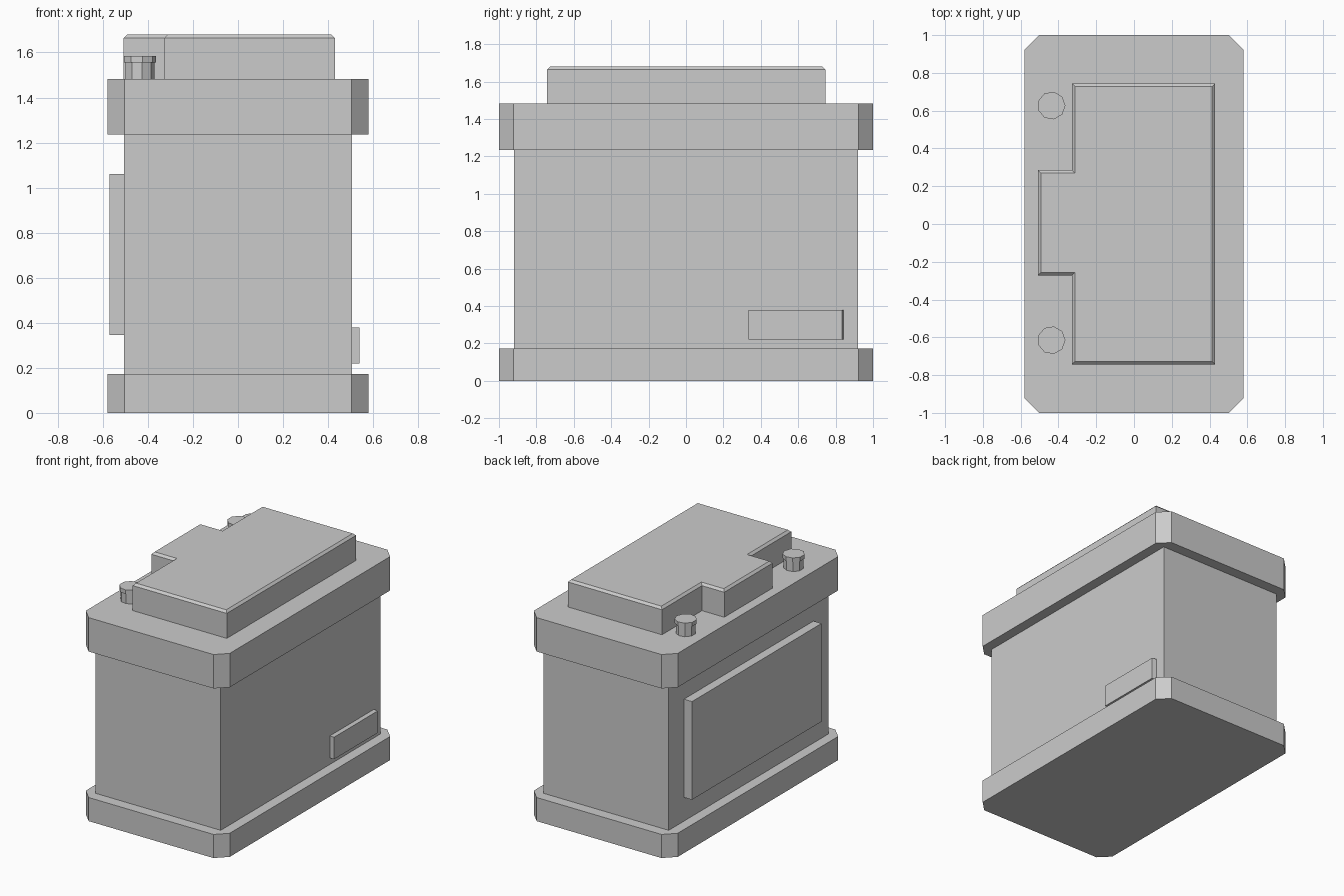
import bpy
import bmesh
from math import cos, sin, tau

default_cube = bpy.data.objects.get("Cube")
if default_cube:
    bpy.data.objects.remove(default_cube, do_unlink=True)

# One plain grey for the whole casing
GREY = (0.6, 0.6, 0.6, 1)
grey = bpy.data.materials.new("casing_grey")
grey.use_nodes = True
grey.diffuse_color = GREY
grey.node_tree.nodes["Principled BSDF"].inputs["Base Color"].default_value = GREY


def extrude_outline(name, outline, z0, z1, top_bevel=0):
    """Extrude a counter-clockwise outline, optionally bevelling its top rim."""
    bm = bmesh.new()
    base = bm.faces.new([bm.verts.new((x, y, z0)) for x, y in outline])
    result = bmesh.ops.extrude_face_region(bm, geom=[base], use_keep_orig=True)
    for v in result["geom"]:
        if isinstance(v, bmesh.types.BMVert):
            v.co.z = z1
    bmesh.ops.recalc_face_normals(bm, faces=bm.faces)
    if top_bevel:
        rim = [e for e in bm.edges if all(v.co.z == v.co.z and abs(v.co.z - z1) < 1e-5 for v in e.verts)]
        bmesh.ops.bevel(bm, geom=rim, offset=top_bevel, segments=1,
                        profile=0.5, affect='EDGES')
        bmesh.ops.recalc_face_normals(bm, faces=bm.faces)
    mesh = bpy.data.meshes.new(name)
    bm.to_mesh(mesh)
    bm.free()
    mesh.materials.append(grey)
    obj = bpy.data.objects.new(name, mesh)
    bpy.context.collection.objects.link(obj)
    return obj


def rectangle(x0, x1, y0, y1):
    return [(x0, y0), (x1, y0), (x1, y1), (x0, y1)]


def clipped_rectangle(hx, hy, cut):
    return [(-hx + cut, -hy), (hx - cut, -hy), (hx, -hy + cut), (hx, hy - cut),
            (hx - cut, hy), (-hx + cut, hy), (-hx, hy - cut), (-hx, -hy + cut)]


def polygon(cx, cy, radius, sides):
    return [(cx + radius * cos(tau * i / sides), cy + radius * sin(tau * i / sides))
            for i in range(sides)]


# Main case with clipped-corner base and lid
BODY_X, BODY_Y = 0.505, 0.92
BASE_TOP, LID_BOTTOM, LID_TOP = 0.172, 1.235, 1.482
footprint = clipped_rectangle(0.58, 1, 0.077)
extrude_outline("base", footprint, 0, BASE_TOP)
extrude_outline("body", rectangle(-BODY_X, BODY_X, -BODY_Y, BODY_Y), BASE_TOP, LID_BOTTOM)
extrude_outline("lid", footprint, LID_BOTTOM, LID_TOP)

# Raised cover with a tab between the terminals
cover = [(-0.328, -0.743), (0.43, -0.743), (0.43, 0.745), (-0.328, 0.745),
         (-0.328, 0.285), (-0.508, 0.285), (-0.508, -0.272), (-0.328, -0.272)]
extrude_outline("cover", cover, LID_TOP, 1.68, top_bevel=0.016)

# Terminals: stem and wider cap
for side, y in (("front", -0.615), ("back", 0.627)):
    extrude_outline(side + "_terminal_stem", polygon(-0.437, y, 0.066, 9), LID_TOP, 1.555)
    extrude_outline(side + "_terminal_cap", polygon(-0.437, y, 0.074, 9), 1.555, 1.585)

# Large label panel on the right, small plate on the left
extrude_outline("label_panel", rectangle(-0.57, -BODY_X, -0.745, 0.745), 0.345, 1.06)
plate = [(BODY_X, 0.335), (0.54, 0.335), (0.54, 0.835), (BODY_X, 0.842)]
extrude_outline("small_plate", plate, 0.22, 0.38)
